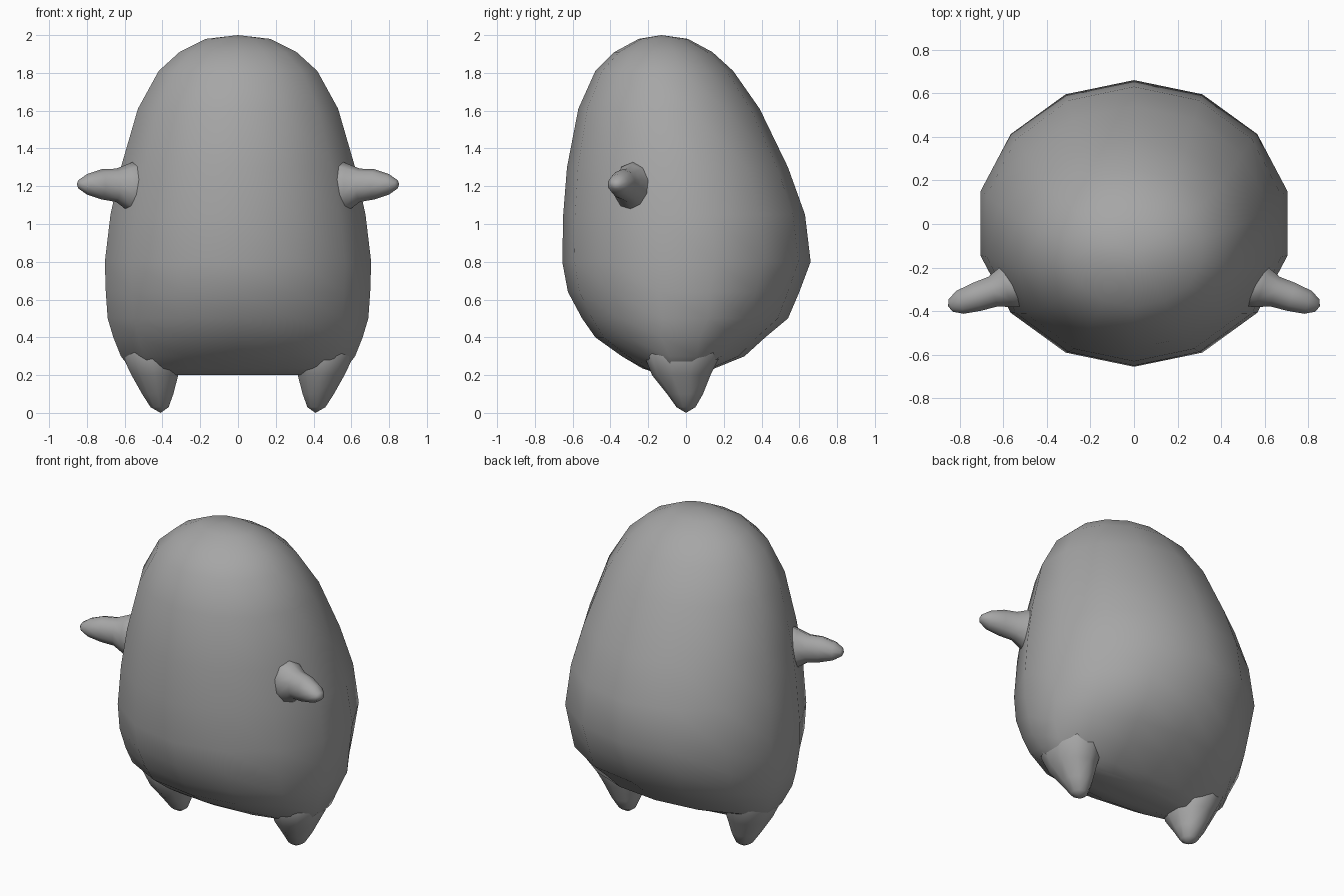
import bpy
import bmesh
from math import sin, cos, pi
from mathutils import Vector

if "Cube" in bpy.data.objects:
    bpy.data.objects.remove(bpy.data.objects["Cube"])

grey = bpy.data.materials.new("soft grey")
grey.diffuse_color = (0.38, 0.38, 0.38, 1)
grey.use_nodes = True
grey.node_tree.nodes["Principled BSDF"].inputs["Base Color"].default_value = grey.diffuse_color


def loft(name, rings, tip_a=None, tip_b=None):
    """Skin a list of point rings, closing each end with a tip point or a flat face."""
    bm = bmesh.new()
    loops = [[bm.verts.new(p) for p in ring] for ring in rings]
    n = len(loops[0])
    for a, b in zip(loops, loops[1:]):
        for i in range(n):
            j = (i + 1) % n
            bm.faces.new((a[i], a[j], b[j], b[i]))
    for loop, tip in ((loops[0], tip_a), (loops[-1], tip_b)):
        if tip is None:
            bm.faces.new(loop)
        else:
            t = bm.verts.new(tip)
            for i in range(n):
                bm.faces.new((loop[i], loop[(i + 1) % n], t))
    bmesh.ops.recalc_face_normals(bm, faces=bm.faces)
    for f in bm.faces:
        f.smooth = True
    mesh = bpy.data.meshes.new(name)
    bm.to_mesh(mesh)
    bm.free()
    mesh.materials.append(grey)
    obj = bpy.data.objects.new(name, mesh)
    bpy.context.collection.objects.link(obj)
    return obj


def oval(centre, u, v, n):
    """Ring of n points around centre, spanned by half-axes u and v."""
    c, u, v = Vector(centre), Vector(u), Vector(v)
    return [c + u * sin(2 * pi * i / n) + v * cos(2 * pi * i / n) for i in range(n)]


# Body: height, half width, front y, back y
profile = [
    (1.98, 0.17, -0.25, 0.01), (1.91, 0.31, -0.38, 0.14), (1.81, 0.42, -0.48, 0.25),
    (1.61, 0.53, -0.57, 0.39), (1.30, 0.62, -0.63, 0.54), (1.05, 0.675, -0.65, 0.63),
    (0.80, 0.705, -0.655, 0.66), (0.64, 0.70, -0.625, 0.60), (0.50, 0.69, -0.55, 0.54),
    (0.40, 0.66, -0.48, 0.42), (0.30, 0.62, -0.34, 0.31), (0.235, 0.57, -0.23, 0.15),
    (0.20, 0.50, -0.12, 0.09)]
loft("body",
     [oval((0, (f + b) / 2, z), (w / 0.975, 0, 0), (0, (f - b) / 2, 0), 14)
      for z, w, f, b in profile],
     tip_a=(0, -0.13, 2.0))

# Legs: height, centre x, half width, centre y, half depth
leg = [(0.42, 0.46, 0.13, -0.01, 0.20), (0.30, 0.455, 0.165, -0.02, 0.20),
       (0.20, 0.44, 0.13, -0.025, 0.155), (0.10, 0.425, 0.087, -0.005, 0.095),
       (0.03, 0.415, 0.05, 0, 0.05)]

# Arms: distance along the arm, half thickness, half height, height
arm = [(-0.10, 0.13, 0.17, 1.19), (0.02, 0.10, 0.12, 1.195), (0.08, 0.075, 0.088, 1.205),
       (0.16, 0.07, 0.08, 1.21), (0.24, 0.058, 0.055, 1.21), (0.285, 0.032, 0.025, 1.21)]

for side, s in (("left", -1), ("right", 1)):
    loft(side + "_leg",
         [oval((s * x, y, z), (w, 0, 0), (0, d, 0), 10) for z, x, w, y, d in leg],
         tip_b=(s * 0.41, 0, 0))
    along = Vector((s * 0.95, -0.31, 0))
    across = Vector((s * 0.31, 0.95, 0))
    root = Vector((s * 0.57, -0.285, 0))
    loft(side + "_arm",
         [oval(root + along * t + Vector((0, 0, z)), across * d, (0, 0, h), 10)
          for t, d, h, z in arm],
         tip_b=root + along * 0.298 + Vector((0, 0, 1.21)))
